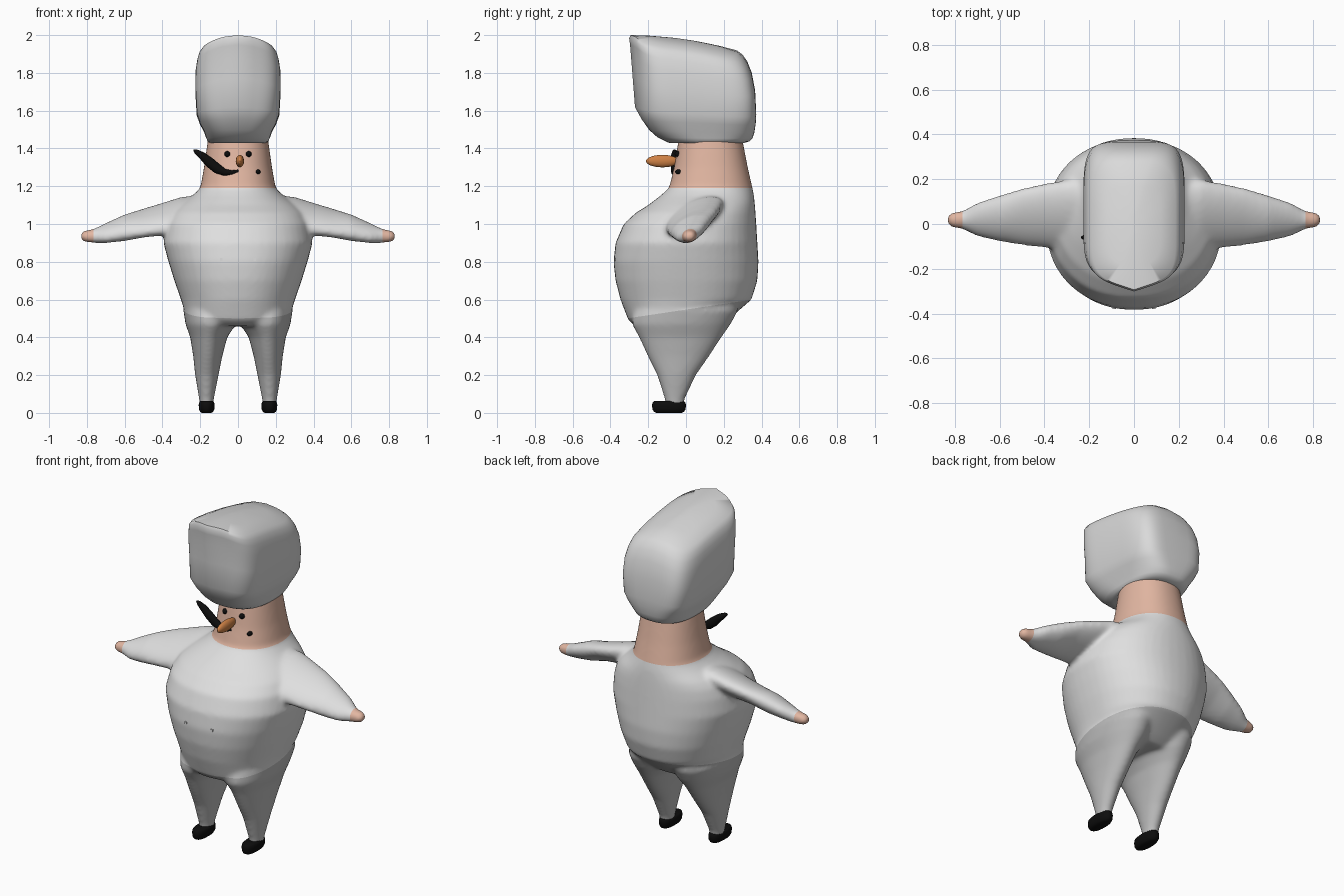
import bpy, bmesh, math
from mathutils import Vector as V

if "Cube" in bpy.data.objects:
    bpy.data.objects.remove(bpy.data.objects["Cube"])


def mat(name, *c):
    m = bpy.data.materials.new(name)
    m.diffuse_color = (*c, 1)
    m.use_nodes = True
    m.node_tree.nodes["Principled BSDF"].inputs["Base Color"].default_value = m.diffuse_color
    return m


COAT = mat("coat white", .74, .74, .74)
PANTS = mat("trouser grey", .50, .50, .50)
HAT = mat("hat white", .70, .70, .70)
SKIN = mat("skin", .76, .47, .36)
BLACK = mat("black", .004, .004, .004)
ORANGE = mat("nose orange", .62, .22, .06)


def ring(c, u, v, e=2.0, n=48):
    """Superellipse of points around c, spanned by u and v."""
    pts = []
    for i in range(n):
        a = 2 * math.pi * i / n
        p, q = math.cos(a), math.sin(a)
        pts.append(V(c) + V(u) * math.copysign(abs(p) ** (2 / e), p)
                   + V(v) * math.copysign(abs(q) ** (2 / e), q))
    return pts


def loft(bm, rings):
    """Skin a list of rings and close both ends."""
    vs = [[bm.verts.new(p) for p in r] for r in rings]
    n = len(vs[0])
    for a, b in zip(vs, vs[1:]):
        for i in range(n):
            j = (i + 1) % n
            bm.faces.new((a[i], a[j], b[j], b[i]))
    bm.faces.new(vs[0][::-1])
    bm.faces.new(vs[-1])


def finish(name, bm, mats, angle=50):
    bmesh.ops.recalc_face_normals(bm, faces=bm.faces)
    me = bpy.data.meshes.new(name)
    bm.to_mesh(me)
    bm.free()
    ob = bpy.data.objects.new(name, me)
    bpy.context.collection.objects.link(ob)
    for m in mats:
        me.materials.append(m)
    bpy.ops.object.select_all(action='DESELECT')
    ob.select_set(True)
    bpy.context.view_layer.objects.active = ob
    bpy.ops.object.shade_smooth_by_angle(angle=math.radians(angle))
    return ob


def ellipsoid(name, loc, size, m):
    bm = bmesh.new()
    bmesh.ops.create_uvsphere(bm, u_segments=24, v_segments=14, radius=1)
    for v in bm.verts:
        v.co = V(loc) + v.co * V(size)
    finish(name, bm, [m])


# torso and neck: z, front y, back y, half width
TORSO = [(.46, -.27, .18, .22), (.49, -.305, .22, .268), (.6, -.347, .347, .302),
         (.7, -.373, .378, .337), (.8, -.384, .384, .368), (.9, -.373, .378, .395),
         (1.0, -.33, .372, .38), (1.06, -.265, .368, .35), (1.1, -.2, .365, .31),
         (1.15, -.135, .36, .24), (1.19, -.09, .352, .20), (1.3, -.063, .327, .18),
         (1.43, -.042, .302, .162), (1.5, -.03, .29, .15)]
# arm: x, y, z, long radius, short radius (sections tilt up towards the back)
ARM = [(.18, .04, 1.06, .165, .07), (.3, .04, 1.047, .17, .07), (.4, .037, 1.025, .155, .062),
       (.5, .032, 1.005, .137, .055), (.6, .025, .98, .11, .058), (.7, .02, .952, .08, .045),
       (.765, .018, .937, .042, .036), (.81, .018, .935, .035, .032), (.832, .018, .935, .02, .018)]
# leg: z, x, y, x radius, y radius
LEG = [(.03, .167, -.06, .036, .05), (.07, .167, -.06, .039, .052), (.2, .165, -.05, .062, .103),
       (.3, .16, -.04, .077, .163), (.4, .155, -.03, .098, .218), (.47, .145, -.025, .133, .262),
       (.54, .146, 0, .143, .275), (.6, .14, .02, .12, .25)]
body = bmesh.new()
loft(body, [ring((0, (f + b) / 2, z), (w, 0, 0), (0, (b - f) / 2, 0), 2.2) for z, f, b, w in TORSO])
co, si = math.cos(math.radians(25)), math.sin(math.radians(25))
for s in (1, -1):
    loft(body, [ring((s * x, y, z), (0, a * co, a * si), (0, -b * si, b * co)) for x, y, z, a, b in ARM])
    loft(body, [ring((s * x, y, z), (a, 0, 0), (0, b, 0)) for z, x, y, a, b in LEG])
ob = finish("body_shell", body, [])

# fuse the limbs into one smooth skin
rm = ob.modifiers.new("fuse", 'REMESH')
rm.mode = 'VOXEL'
rm.voxel_size = .012
sm = ob.modifiers.new("soften", 'SMOOTH')
sm.factor = .5
sm.iterations = 10
fused = bpy.data.meshes.new_from_object(ob.evaluated_get(bpy.context.evaluated_depsgraph_get()))
bpy.data.objects.remove(ob)
bm = bmesh.new()
bm.from_mesh(fused)

# cut crisp colour borders: collar, slanted hem, cuffs
HEM = .15
for p, n in (((0, 0, 1.19), (0, 0, 1)), ((0, 0, .547), (0, -HEM, 1)),
             ((.765, 0, 0), (1, 0, 0)), ((-.765, 0, 0), (1, 0, 0))):
    bmesh.ops.bisect_plane(bm, geom=bm.verts[:] + bm.edges[:] + bm.faces[:], plane_co=p, plane_no=n)
for f in bm.faces:
    c = f.calc_center_median()
    if c.z > 1.19 or abs(c.x) > .765:
        f.material_index = 2
    elif c.z < .547 + HEM * c.y:
        f.material_index = 1
    else:
        f.material_index = 0
finish("body", bm, [COAT, PANTS, SKIN], 80)

# shoes
for s, side in ((1, "left"), (-1, "right")):
    bm = bmesh.new()
    loft(bm, [ring((s * .166, -.09, z), (a, 0, 0), (0, b, 0), 2.3)
              for z, a, b in ((0, .026, .068), (.006, .034, .08), (.02, .041, .088),
                              (.042, .042, .09), (.055, .04, .087), (.062, .034, .08))])
    finish(side + "_shoe", bm, [BLACK])

# tall soft hat: height share, front y, back y, half width, superellipse power
HATP = [(0, -.09, .31, .15, 2.4), (.015, -.11, .335, .16, 2.6), (.05, -.15, .352, .168, 2.8),
        (.12, -.195, .362, .18, 3.2), (.22, -.235, .369, .203, 3.8), (.33, -.27, .372, .219, 4.5),
        (.6, -.282, .366, .226, 5), (.8, -.291, .348, .225, 5), (.91, -.296, .325, .216, 5),
        (.97, -.301, .30, .205, 5), (1, -.293, .27, .185, 5), (1, -.2, .17, .12, 4), (1, -.05, .05, .03, 3)]
rings = []
for t, f, b, w, e in HATP:
    cy, ry = (f + b) / 2, (b - f) / 2
    pts = ring((0, cy, 0), (w, 0, 0), (0, ry, 0), e, 72)
    for p in pts:
        p.y += .07 * min(1, t * 2) * abs(p.x) / .22 * max(0, (cy - p.y) / ry)   # pointed front
        top = 2.0 - 1.6 * p.x ** 2 - .25 * (p.y + .3) ** 2                        # arched, sloping crown
        p.z = 1.43 + t * (top - 1.43)
    rings.append(pts)
bm = bmesh.new()
loft(bm, rings)
finish("hat", bm, [HAT], 55)

# face
ellipsoid("nose", (.01, -.125, 1.333), (.022, .087, .033), ORANGE)
for s, side in ((1, "left"), (-1, "right")):
    ellipsoid(side + "_eye", (s * .056, -.038, 1.37), (.016, .022, .016), BLACK)
ellipsoid("cheek_spot", (.106, -.036, 1.276), (.013, .022, .013), BLACK)

# lopsided mouth, tapering past the side of the face: x, z, radius
MOUTH = [(-.235, 1.392, .004), (-.222, 1.384, .012), (-.19, 1.362, .02), (-.15, 1.326, .027),
         (-.11, 1.293, .026), (-.07, 1.273, .018), (-.03, 1.272, .013), (0, 1.28, .01), (.01, 1.284, .003)]
bm = bmesh.new()
rings = []
for i, (x, z, r) in enumerate(MOUTH):
    a, b = MOUTH[max(i - 1, 0)], MOUTH[min(i + 1, len(MOUTH) - 1)]
    d = V((b[0] - a[0], 0, b[1] - a[1])).normalized()
    rings.append(ring((x, -.06, z), (-d.z * r, 0, d.x * r), (0, min(.02, r), 0), 2, 16))
loft(bm, rings)
finish("mouth", bm, [BLACK])

# tiny coat buttons
for s, side in ((1, "left"), (-1, "right")):
    bm = bmesh.new()
    bmesh.ops.create_cube(bm, size=.014)
    bmesh.ops.translate(bm, verts=bm.verts, vec=(s * .088, -.372, .812))
    finish(side + "_button", bm, [COAT])
